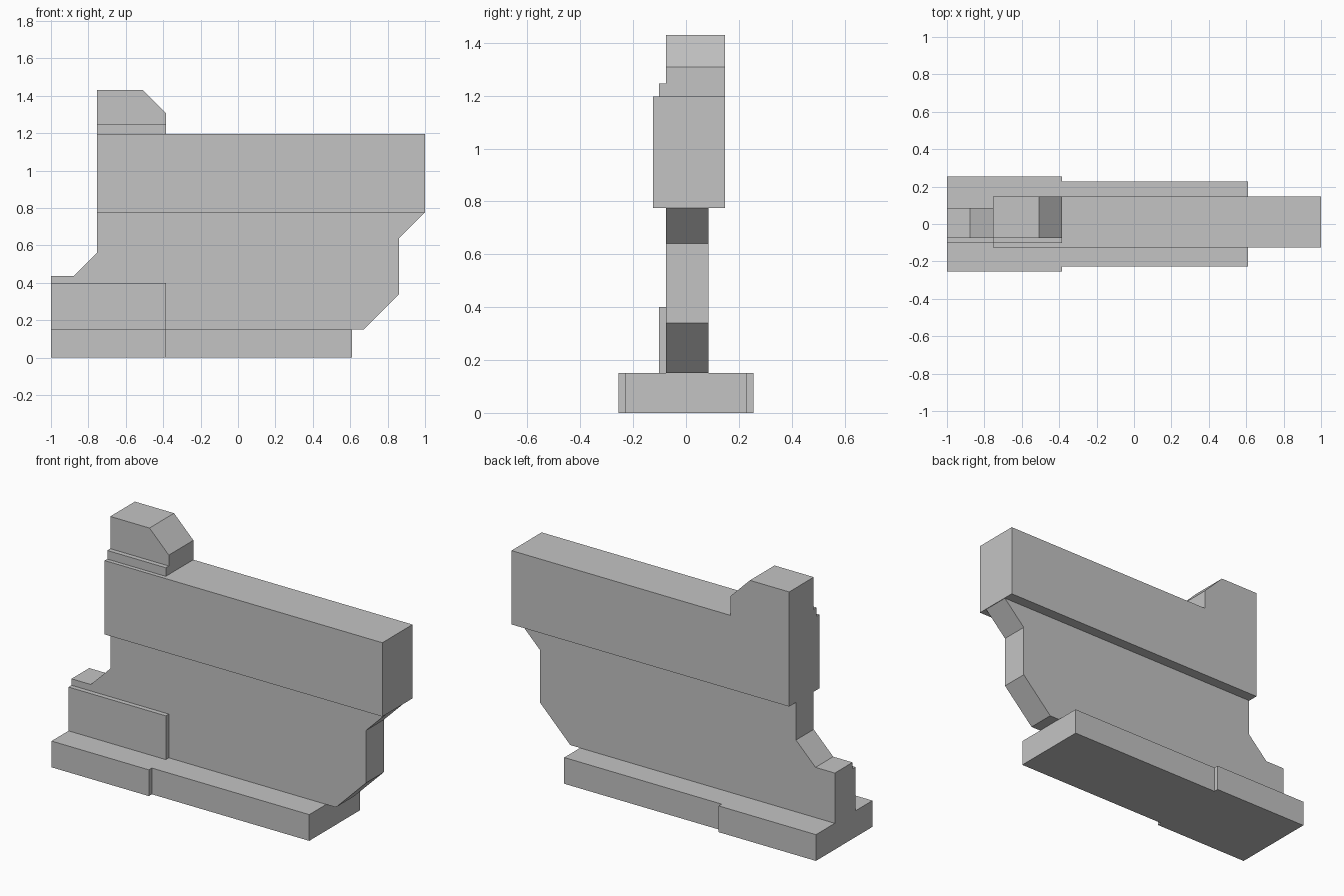
import bpy
import bmesh

cube = bpy.data.objects.get("Cube")
if cube:
    bpy.data.objects.remove(cube, do_unlink=True)

# Single plain grey for the whole wall
grey = bpy.data.materials.new("plain grey")
grey.use_nodes = True
colour = (0.55, 0.55, 0.55, 1)
grey.diffuse_color = colour
grey.node_tree.nodes["Principled BSDF"].inputs["Base Color"].default_value = colour


def extrude_profile(name, profile, y_front, y_back):
    """Extrude an outline in the XZ plane from y_front to y_back."""
    bm = bmesh.new()
    face = bm.faces.new([bm.verts.new((x, y_front, z)) for x, z in profile])
    result = bmesh.ops.extrude_face_region(bm, geom=[face])
    verts = [g for g in result["geom"] if isinstance(g, bmesh.types.BMVert)]
    bmesh.ops.translate(bm, verts=verts, vec=(0, y_back - y_front, 0))
    bmesh.ops.recalc_face_normals(bm, faces=bm.faces)
    mesh = bpy.data.meshes.new(name)
    bm.to_mesh(mesh)
    bm.free()
    mesh.materials.append(grey)
    obj = bpy.data.objects.new(name, mesh)
    bpy.context.collection.objects.link(obj)
    return obj


def box(name, x0, x1, y0, y1, z0, z1):
    return extrude_profile(name, [(x0, z0), (x1, z0), (x1, z1), (x0, z1)], y0, y1)


LEFT_END, STEP_X, BEAM_X = -1.0, -0.385, -0.755
FOOT_TOP, BEAM_BOTTOM, BEAM_TOP = 0.15, 0.775, 1.197
WEB_FRONT, BEAM_BACK = -0.075, 0.147

# Footing in two widths
box("wide_footing", LEFT_END, STEP_X, -0.255, 0.255, 0, FOOT_TOP)
box("narrow_footing", STEP_X, 0.61, -0.228, 0.228, 0, FOOT_TOP)

# Upright wall with chamfered ends
extrude_profile("wall", [
    (LEFT_END, FOOT_TOP), (0.672, FOOT_TOP), (0.862, 0.34), (0.862, 0.64),
    (0.997, BEAM_BOTTOM), (BEAM_X, BEAM_BOTTOM), (BEAM_X, 0.56),
    (-0.878, 0.437), (LEFT_END, 0.437)], WEB_FRONT, 0.085)

# Thickened panel low on the front
box("front_panel", LEFT_END, STEP_X, -0.102, WEB_FRONT, FOOT_TOP, 0.4)

# Beam along the top of the wall
box("top_beam", BEAM_X, 1.0, -0.125, BEAM_BACK, BEAM_BOTTOM, BEAM_TOP)

# Raised end block with a sloped corner, and its front ledge
extrude_profile("end_block", [
    (BEAM_X, BEAM_TOP), (STEP_X, BEAM_TOP), (STEP_X, 1.308),
    (-0.507, 1.43), (BEAM_X, 1.43)], WEB_FRONT, BEAM_BACK)
box("block_ledge", BEAM_X, STEP_X, -0.102, WEB_FRONT, BEAM_TOP, 1.246)
